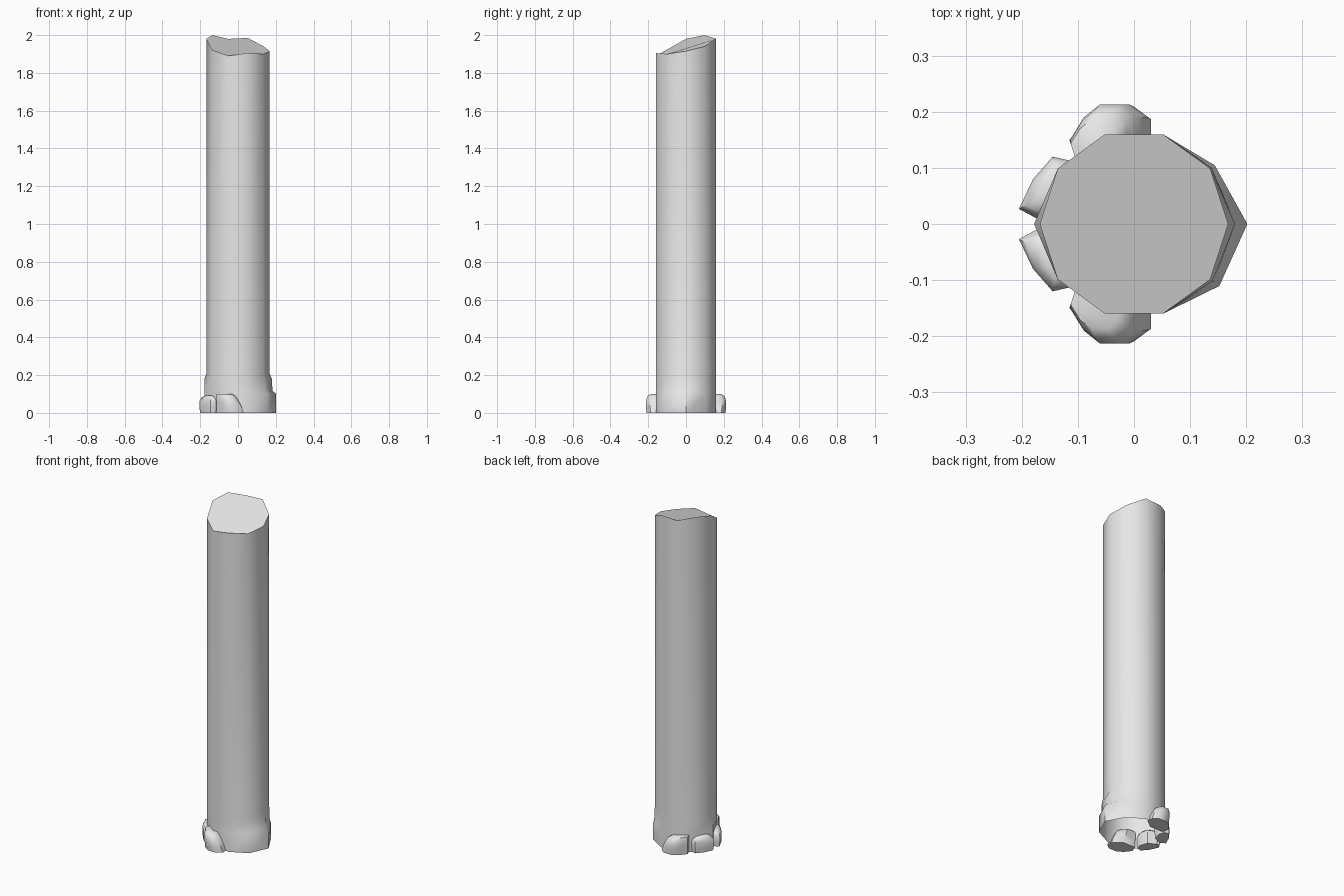
import bpy, bmesh, math

cube = bpy.data.objects.get("Cube")
if cube:
    bpy.data.objects.remove(cube, do_unlink=True)

grey = bpy.data.materials.new("plain_grey")
grey.use_nodes = True
grey.diffuse_color = (0.8, 0.8, 0.8, 1)
grey.node_tree.nodes["Principled BSDF"].inputs["Base Color"].default_value = (0.8, 0.8, 0.8, 1)


def loft(name, rings, cap_start, cap_end):
    """Skin a stack of equal closed rings, with optional end caps."""
    bm = bmesh.new()
    loops = [[bm.verts.new(p) for p in ring] for ring in rings]
    n = len(loops[0])
    for low, high in zip(loops, loops[1:]):
        for i in range(n):
            j = (i + 1) % n
            bm.faces.new((low[i], low[j], high[j], high[i]))
    if cap_start:
        bm.faces.new(loops[0][::-1])
    if cap_end:
        bm.faces.new(loops[-1])
    # Mirrored outlines run the other way round
    area = sum(a[0] * b[1] - b[0] * a[1] for a, b in zip(rings[0], rings[0][1:] + rings[0][:1]))
    if area < 0:
        bmesh.ops.reverse_faces(bm, faces=bm.faces[:])
    mesh = bpy.data.meshes.new(name)
    bm.to_mesh(mesh)
    bm.free()
    mesh.materials.append(grey)
    obj = bpy.data.objects.new(name, mesh)
    bpy.context.collection.objects.link(obj)
    bpy.ops.object.select_all(action='DESELECT')
    obj.select_set(True)
    bpy.context.view_layer.objects.active = obj
    bpy.ops.object.shade_smooth_by_angle(angle=math.radians(42))
    return obj


# Ten-sided leg: open below, uneven slanted top, flared heel on +x
SIDES = 10
RADIUS = 0.168


def leg_ring(heights, heel=0.0, heel_side=0.0, toe_side=0.0):
    ring = []
    for i in range(SIDES):
        a = math.tau * i / SIDES
        extra = {0: heel, 1: heel_side * 0.5, 9: heel_side, 5: toe_side}.get(i, 0)
        r = RADIUS + extra
        ring.append((r * math.cos(a), r * math.sin(a), heights[i]))
    return ring


top = [1.915, 1.94, 1.985, 1.98, 2.0, 1.98, 1.92, 1.89, 1.905, 1.90]
rings = [leg_ring([z] * SIDES, *flare) for z, flare in (
    (0.0, (0.034, 0.02, 0.01)),
    (0.10, (0.034, 0.02, 0.01)),
    (0.118, (0.014, 0.008, 0.01)),
    (0.18, (0.012, 0.005, 0.01)),
    (0.205, (0.0, 0.0, 0.0)))]
rings.append(leg_ring(top))
loft("leg", rings, False, True)


# Toes: outline shrinks towards an anchor as it rises
def toe(name, outline, anchor, levels, side):
    ax, ay = anchor
    loft(name, [[(ax + (x - ax) * sx, side * (ay + (y - ay) * sy), z)
                 for x, y in outline] for z, sx, sy in levels], True, True)


side_outline = [(0.03, 0.15), (0.03, 0.19), (0.0, 0.213), (-0.05, 0.213),
                (-0.085, 0.19), (-0.115, 0.15), (-0.1, 0.11), (-0.02, 0.11)]
side_levels = [(0.0, 1, 0.95), (0.03, 0.93, 1), (0.06, 0.82, 1),
               (0.088, 0.7, 0.9), (0.1, 0.57, 0.68)]
front_outline = [(-0.115, 0.113), (-0.145, 0.12), (-0.18, 0.08),
                 (-0.205, 0.027), (-0.17, 0.008), (-0.12, 0.03), (-0.105, 0.08)]
front_levels = [(0.0, 0.92, 0.95), (0.03, 1, 1), (0.062, 1, 1),
                (0.082, 0.8, 0.85), (0.092, 0.45, 0.55)]

for label, side in (("left", 1), ("right", -1)):
    pos = "back" if side > 0 else "front"
    toe(pos + "_outer_toe", side_outline, (-0.11, 0.13), side_levels, side)
    toe(pos + "_inner_toe", front_outline, (-0.14, 0.07), front_levels, side)
